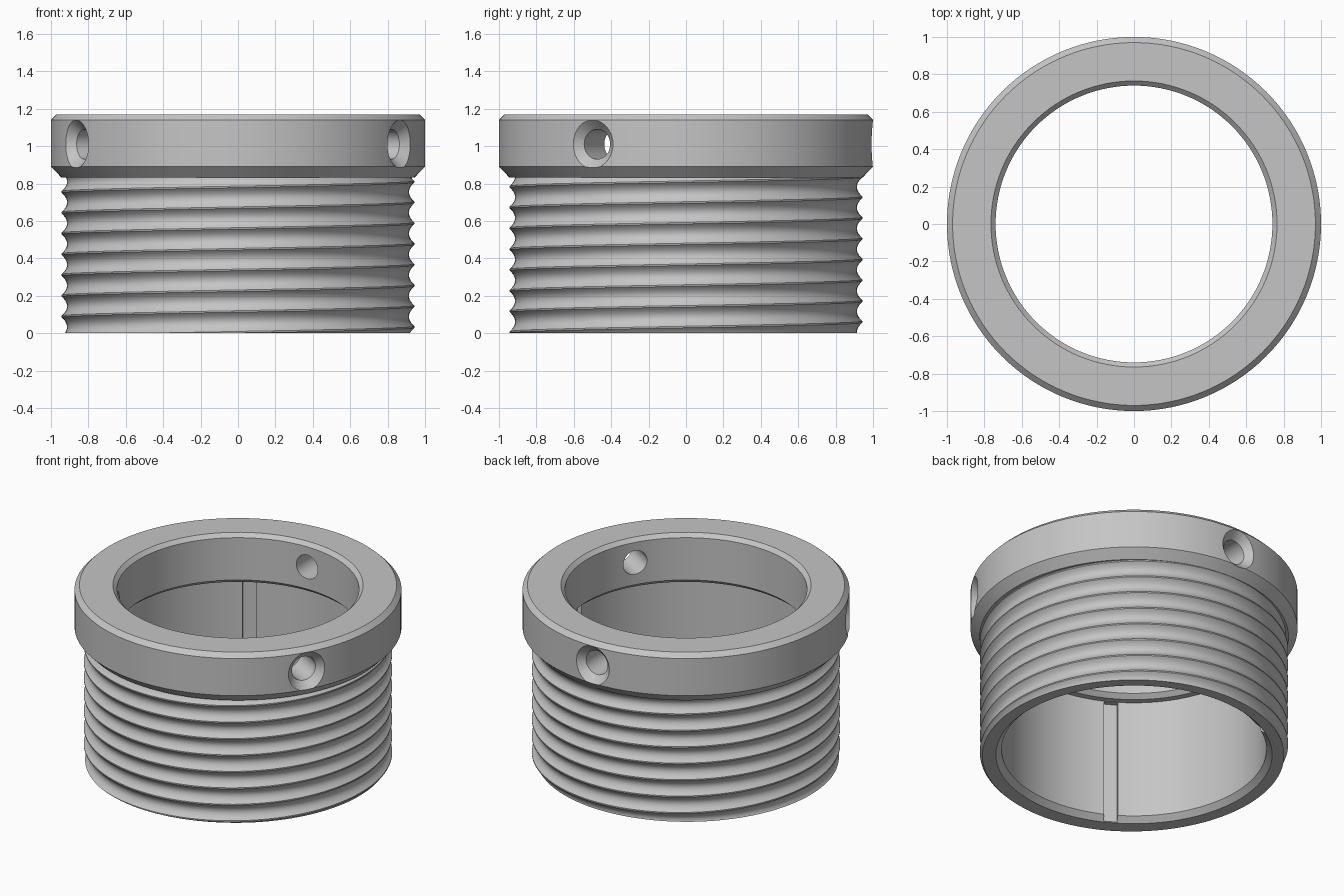
import bpy, bmesh
from math import sin, cos, tau, radians
from mathutils import Matrix, Vector

cube = bpy.data.objects.get("Cube")
if cube:
    bpy.data.objects.remove(cube)

SEGMENTS = 128
SHADE = (0.56, 0.56, 0.56, 1)
metal = bpy.data.materials.new("plain_grey_metal")
metal.use_nodes = True
metal.diffuse_color = SHADE
for node in metal.node_tree.nodes:
    if node.type == "BSDF_PRINCIPLED":
        node.inputs["Base Color"].default_value = SHADE


def finish(bm, name):
    bmesh.ops.recalc_face_normals(bm, faces=bm.faces)
    mesh = bpy.data.meshes.new(name)
    bm.to_mesh(mesh)
    bm.free()
    mesh.materials.append(metal)
    obj = bpy.data.objects.new(name, mesh)
    bpy.context.collection.objects.link(obj)
    return obj


def activate(obj):
    bpy.ops.object.select_all(action="DESELECT")
    obj.select_set(True)
    bpy.context.view_layer.objects.active = obj


def smooth(obj):
    activate(obj)
    bpy.ops.object.shade_smooth_by_angle(angle=radians(25))


def lathe(name, profile, segments=SEGMENTS):
    """Turn a closed (radius, z) profile around the z axis."""
    bm = bmesh.new()
    rings = [[bm.verts.new((r * cos(tau * i / segments), r * sin(tau * i / segments), z))
              for i in range(segments)] for r, z in profile]
    for k, low in enumerate(rings):
        nxt = (k + 1) % len(rings)
        if profile[k][0] == 0 and profile[nxt][0] == 0:
            continue
        high = rings[nxt]
        for i in range(segments):
            j = (i + 1) % segments
            bm.faces.new((low[i], low[j], high[j], high[i]))
    bmesh.ops.remove_doubles(bm, verts=bm.verts, dist=1e-5)
    return finish(bm, name)


def cut(target, cutter):
    """Subtract a cutter and throw it away."""
    cutter.hide_render = True
    activate(target)
    mod = target.modifiers.new("cut", "BOOLEAN")
    mod.operation = "DIFFERENCE"
    mod.solver = "EXACT"
    mod.object = cutter
    bpy.context.view_layer.update()
    bpy.ops.object.modifier_apply(modifier=mod.name)
    bpy.data.objects.remove(cutter)


# Chamfered collar with three countersunk radial holes
collar = lathe("collar", [(0.765, 1.17), (0.97, 1.17), (1, 1.14), (1, 0.89),
                          (0.945, 0.833), (0.77, 0.833), (0.74, 0.86), (0.74, 1.145)])
for angle in (90, 210, 330):
    drill = lathe("drill", [(0, 0.6), (0.08, 0.6), (0.08, 0.95), (0.15, 1.02), (0, 1.02)], 40)
    drill.matrix_world = (Matrix.Translation((0, 0, 1.01))
                          @ Matrix.Rotation(radians(angle), 4, "Z")
                          @ Matrix.Rotation(radians(90), 4, "Y"))
    cut(collar, drill)
smooth(collar)

# Sleeve with a chamfered mouth and three shallow keyways in its bore
sleeve = lathe("sleeve", [(0.845, 0), (0.88, 0), (0.88, 0.84), (0.81, 0.84), (0.81, 0.035)])
for angle in (0, 120, 240):
    bm = bmesh.new()
    bmesh.ops.create_cube(bm, size=1)
    bmesh.ops.scale(bm, verts=bm.verts, vec=(0.14, 0.085, 0.93))
    bmesh.ops.translate(bm, verts=bm.verts, vec=(0.77, 0, 0.365))
    bmesh.ops.rotate(bm, verts=bm.verts, matrix=Matrix.Rotation(radians(angle), 3, "Z"))
    cut(sleeve, finish(bm, "keyway"))
smooth(sleeve)

# Right-handed thread: narrow flat crests with rounded roots between them
PITCH, CREST_Z, ROOT, CREST = 0.111, 0.033, 0.914, 0.943
STEPS, TURNS, FLAT = 10, 11, 0.07


def thread_point(i, j):
    turn, step = divmod(j, STEPS + 1)
    t = step / STEPS
    u = FLAT + (1 - FLAT) * t - FLAT / 2
    r = ROOT + (CREST - ROOT) * (2 * t - 1) ** 2
    a = tau * i / SEGMENTS
    z = CREST_Z + PITCH * (turn - 2 + u + i / SEGMENTS)
    return r * cos(a), r * sin(a), z


bm = bmesh.new()
rows = (STEPS + 1) * TURNS
grid = [[bm.verts.new(thread_point(i, j)) for j in range(rows)] for i in range(SEGMENTS)]
for i in range(SEGMENTS):
    for j in range(rows - STEPS - 2):
        # The last column joins the first one a full turn higher
        a, b = (grid[i + 1][j:j + 2] if i + 1 < SEGMENTS
                else grid[0][j + STEPS + 1:j + STEPS + 3])
        bm.faces.new((grid[i][j], a, b, grid[i][j + 1]))
for z, normal in ((0.84, 1), (0, -1)):
    result = bmesh.ops.bisect_plane(bm, geom=bm.verts[:] + bm.edges[:] + bm.faces[:], dist=1e-6,
                                    plane_co=(0, 0, z), plane_no=(0, 0, normal),
                                    clear_outer=True)
# Close the cut lower end inwards to the sleeve
rim = [e for e in result["geom_cut"] if isinstance(e, bmesh.types.BMEdge) and e.is_boundary]
extruded = bmesh.ops.extrude_edge_only(bm, edges=rim)["geom"]
for v in extruded:
    if isinstance(v, bmesh.types.BMVert):
        v.co = Vector((v.co.x, v.co.y, 0)).normalized() * 0.88
loose = [v for v in bm.verts if not v.link_faces]
bmesh.ops.delete(bm, geom=loose, context="VERTS")
smooth(finish(bm, "outer_thread"))
